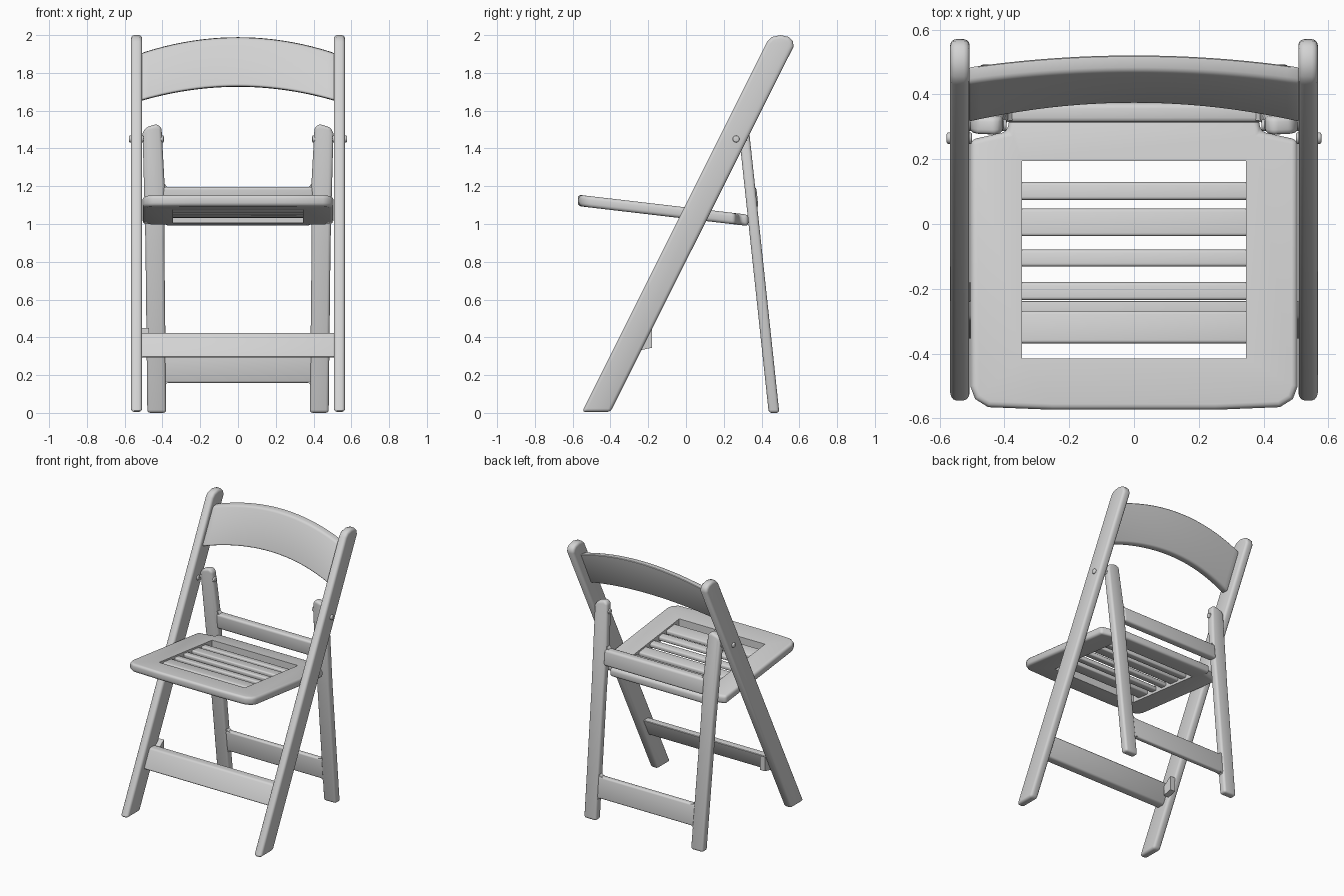
import bpy, bmesh, math
from mathutils import Vector

cube = bpy.data.objects.get("Cube")
if cube:
    bpy.data.objects.remove(cube, do_unlink=True)

resin = bpy.data.materials.new("light grey resin")
resin.use_nodes = True
resin.diffuse_color = (0.65, 0.65, 0.65, 1)
bsdf = next(n for n in resin.node_tree.nodes if n.type == 'BSDF_PRINCIPLED')
bsdf.inputs["Base Color"].default_value = resin.diffuse_color
bsdf.inputs["Roughness"].default_value = 0.6
parts = []


def add_part(name, bm, bevel=0.0, segments=3):
    bmesh.ops.recalc_face_normals(bm, faces=bm.faces)
    mesh = bpy.data.meshes.new(name)
    bm.to_mesh(mesh)
    bm.free()
    mesh.materials.append(resin)
    obj = bpy.data.objects.new(name, mesh)
    bpy.context.collection.objects.link(obj)
    if bevel:
        mod = obj.modifiers.new("soft edges", 'BEVEL')
        mod.width, mod.segments = bevel, segments
        mod.limit_method, mod.angle_limit = 'ANGLE', math.radians(40)
    parts.append(obj)
    return obj


def prism(name, outline, place, lo, hi, bevel=0.012):
    """Extrude a 2D outline from lo to hi; place maps (u, v, depth) to a point."""
    bm = bmesh.new()
    near, far = ([bm.verts.new(place(u, v, d)) for u, v in outline] for d in (lo, hi))
    bm.faces.new(near)
    bm.faces.new(far)
    for i in range(len(near)):
        j = (i + 1) % len(near)
        bm.faces.new((near[i], near[j], far[j], far[i]))
    return add_part(name, bm, bevel)


def rect(u0, u1, v0, v1):
    return [(u0, v0), (u1, v0), (u1, v1), (u0, v1)]


# Planes the parts lie in
def side_plane(u, v, d):
    return Vector((d, u, v))


def rail_plane(u, v, d):
    return Vector((u, -0.475 + 0.5 * v + d, v))


def back_plane(u, v, d):
    return Vector((u, 0.466 - 0.107 * v + d, v))


def seat_plane(u, v, d):
    return Vector((u, v, 1.06 - 0.117 * v + d))


# Long front rails, back legs and pivot bolts, one of each per side
rail = [(-0.55, 0.005), (-0.4, 0.005), (0.57, 1.94), (0.565, 1.97), (0.545, 1.99),
        (0.5, 2.0), (0.455, 1.99), (0.43, 1.965)]
leg = [(0.38, 0.0), (0.48, 0.0), (0.49, 0.9), (0.505, 1.48), (0.49, 1.51),
       (0.43, 1.53), (0.405, 1.51), (0.388, 1.2), (0.39, 0.9)]
for s, side in ((1, "left"), (-1, "right")):
    prism("front_rail_" + side, rail, side_plane, s * 0.507, s * 0.567, 0.018)
    prism("back_leg_" + side, [(s * u, v) for u, v in leg], back_plane, -0.028, 0.028, 0.016)
    # Fillets where the cross bars meet the legs
    for k, (v, grow) in enumerate(((0.17, -0.04), (0.3, 0.04), (1.18, 0.05))):
        tri = [(s * 0.4, v), (s * 0.34, v), (s * 0.375, v + grow * 0.3), (s * 0.4, v + grow)]
        prism(f"corner_fillet_{side}_{k}", tri, back_plane, -0.018, 0.018, 0)
    bolt = [(0.265 + 0.018 * math.cos(a), 1.45 + 0.018 * math.sin(a))
            for a in (math.tau * i / 16 for i in range(16))]
    prism("pivot_bolt_" + side, bolt, side_plane, s * 0.5, s * 0.578, 0.006)
    pin = [(u + 0.04, v) for u, v in bolt]
    prism("leg_pin_" + side, pin, side_plane, s * 0.393, s * 0.51, 0.005)

# Cross bars
prism("front_stretcher", rect(-0.515, 0.515, 0.293, 0.424), rail_plane, -0.03, 0.03)
prism("stretcher_bracket", [(-0.25, 0.33), (-0.18, 0.345), (-0.18, 0.45), (-0.25, 0.4)],
      side_plane, -0.51, -0.47, 0)
prism("back_lower_bar", rect(-0.4, 0.4, 0.158, 0.31), back_plane, -0.02, 0.02)
prism("back_upper_bar", rect(-0.4, 0.4, 1.085, 1.197), back_plane, -0.026, 0.034, 0.016)

# Seat frame with rounded front corners and a square opening
seat_outline = [(-0.505, 0.26), (-0.505, -0.5), (-0.49, -0.54), (-0.45, -0.565), (-0.25, -0.573),
                (0.25, -0.573), (0.45, -0.565), (0.49, -0.54), (0.505, -0.5), (0.505, 0.26),
                (0.39, 0.285), (0.385, 0.33), (-0.385, 0.33), (-0.39, 0.285)]
seat = prism("seat_frame", seat_outline, seat_plane, -0.032, 0.028, 0.018)
cutter = prism("seat_cutter", rect(-0.345, 0.345, -0.415, 0.195), seat_plane, -0.2, 0.2, 0)
cutter.hide_render = True
cut = seat.modifiers.new("opening", 'BOOLEAN')
cut.operation, cut.object, cut.solver = 'DIFFERENCE', cutter, 'EXACT'

# Seat slats
slats = [(0.102, 0.055), (0.005, 0.085), (-0.105, 0.052), (-0.207, 0.055), (-0.318, 0.1)]
for i, (y, w) in enumerate(slats):
    prism(f"seat_slat_{i + 1}", rect(-0.36, 0.36, y - w / 2, y + w / 2),
          seat_plane, -0.015, 0.016, 0.01)

# Curved backrest lofted across its width
bm = bmesh.new()
rings = []
steps = 24
for i in range(steps + 1):
    x = -0.515 + 1.03 * i / steps
    t = 1 - (x / 0.515) ** 2
    section = [(0.31 + 0.06 * t, 1.655 + 0.075 * t), (0.435 + 0.035 * t, 1.9 + 0.085 * t),
               (0.487 + 0.037 * t, 1.905 + 0.085 * t), (0.365 + 0.06 * t, 1.65 + 0.075 * t)]
    rings.append([bm.verts.new((x, y, z)) for y, z in section])
for a, b in zip(rings, rings[1:]):
    for j in range(4):
        k = (j + 1) % 4
        bm.faces.new((a[j], a[k], b[k], b[j]))
bm.faces.new(rings[0])
bm.faces.new(rings[-1])
add_part("backrest", bm, 0.013)

# Apply the modifiers, drop the cutter and smooth
bpy.ops.object.select_all(action='DESELECT')
for obj in parts:
    obj.select_set(True)
bpy.context.view_layer.objects.active = seat
bpy.ops.object.convert(target='MESH')
bpy.data.objects.remove(bpy.data.objects["seat_cutter"], do_unlink=True)
bpy.ops.object.shade_smooth_by_angle(angle=math.radians(40))
